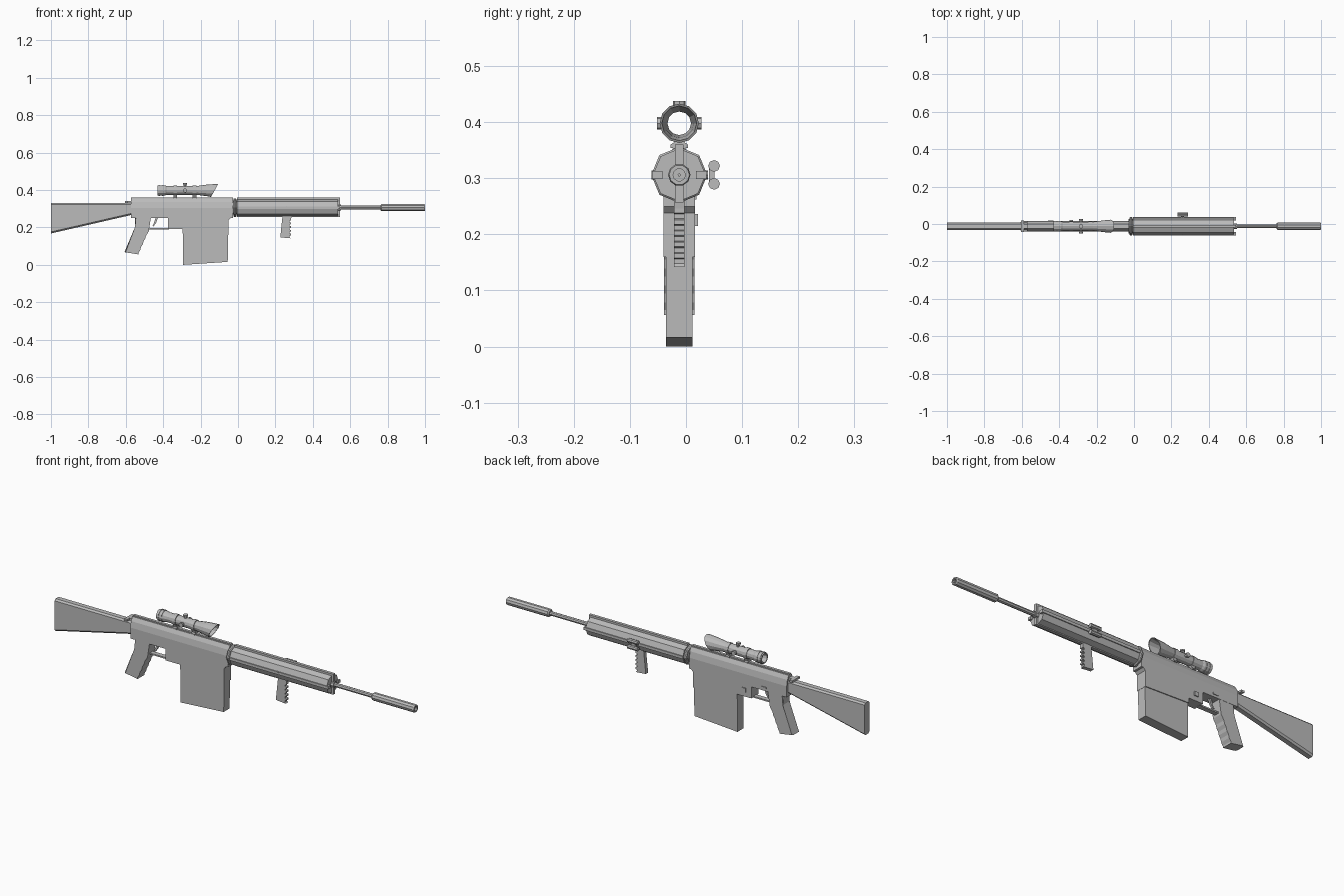
import bpy, bmesh, math
from mathutils import Vector

if "Cube" in bpy.data.objects:
    bpy.data.objects.remove(bpy.data.objects["Cube"])

CY = -0.012      # mid plane of the whole model
BORE = 0.306     # barrel axis height
SIGHT = 0.398    # scope axis height

grey = bpy.data.materials.new("gunmetal_grey")
grey.diffuse_color = (0.5, 0.5, 0.5, 1)
grey.use_nodes = True
grey.node_tree.nodes["Principled BSDF"].inputs["Base Color"].default_value = grey.diffuse_color


def finish(name, bm):
    bmesh.ops.recalc_face_normals(bm, faces=bm.faces)
    me = bpy.data.meshes.new(name)
    bm.to_mesh(me)
    bm.free()
    me.materials.append(grey)
    ob = bpy.data.objects.new(name, me)
    bpy.context.collection.objects.link(ob)
    return ob


def plate(name, pts, half, chamfer=0.0, keep=lambda e: True):
    """Side outline (x, z) extruded across y, with optional chamfered rims."""
    bm = bmesh.new()
    a = [bm.verts.new((x, CY - half, z)) for x, z in pts]
    b = [bm.verts.new((x, CY + half, z)) for x, z in pts]
    bm.faces.new(a)
    bm.faces.new(b[::-1])
    for i in range(len(pts)):
        j = (i + 1) % len(pts)
        bm.faces.new((a[i], b[i], b[j], a[j]))
    if chamfer:
        rim = [e for e in bm.edges
               if abs(e.verts[0].co.y - e.verts[1].co.y) < 1e-5 and keep(e)]
        bmesh.ops.bevel(bm, geom=rim, offset=chamfer, segments=1, affect='EDGES')
    return finish(name, bm)


def bar(name, section, x0, x1):
    """Cross-section (y, z) extruded along x."""
    bm = bmesh.new()
    a = [bm.verts.new((x0, CY + y, z)) for y, z in section]
    b = [bm.verts.new((x1, CY + y, z)) for y, z in section]
    bm.faces.new(a)
    bm.faces.new(b[::-1])
    for i in range(len(section)):
        j = (i + 1) % len(section)
        bm.faces.new((a[i], b[i], b[j], a[j]))
    return finish(name, bm)


def box(name, x, y, z):
    return bar(name, [(y[0], z[0]), (y[1], z[0]), (y[1], z[1]), (y[0], z[1])], *x)


def lathe(name, prof, zc, n, loop=False, shear=None):
    """Profile (x, radius) turned around an x-parallel axis."""
    bm = bmesh.new()
    rings = []
    for x, r in prof:
        ring = []
        for k in range(n):
            t = 2 * math.pi * k / n
            dz = r * math.sin(t)
            ring.append(bm.verts.new((x + (shear(x, dz) if shear else 0),
                                      CY + r * math.cos(t), zc + dz)))
        rings.append(ring)
    m = len(rings)
    for i in range(m if loop else m - 1):
        p, q = rings[i], rings[(i + 1) % m]
        for k in range(n):
            l = (k + 1) % n
            bm.faces.new((p[k], p[l], q[l], q[k]))
    if not loop:
        bm.faces.new(rings[0])
        bm.faces.new(rings[-1])
    return finish(name, bm)


def peg(name, centre, axis, r, depth, n=8):
    bm = bmesh.new()
    bmesh.ops.create_cone(bm, cap_ends=True, segments=n, radius1=r, radius2=r, depth=depth)
    rot = Vector((0, 0, 1)).rotation_difference(Vector(axis)).to_matrix()
    bmesh.ops.rotate(bm, verts=bm.verts, matrix=rot)
    bmesh.ops.translate(bm, verts=bm.verts, vec=centre)
    return finish(name, bm)


# shoulder stock with chamfered long edges and a flat butt
plate("stock", [(-1, 0.168), (-0.565, 0.268), (-0.565, 0.33), (-1, 0.33)], 0.02, 0.008,
      lambda e: not all(v.co.x < -0.99 for v in e.verts))

# upper receiver, tapering towards the top
half = [(0.028, 0.25), (0.028, 0.305), (0.022, 0.335), (0.011, 0.354)]
bar("receiver", half + [(-y, z) for y, z in half[::-1]], -0.572, -0.028)
box("receiver_rail", (-0.572, -0.028), (-0.007, 0.007), (0.35, 0.36))
box("charging_handle", (-0.603, -0.57), (-0.012, 0.012), (0.33, 0.342))
box("charging_handle_grip", (-0.605, -0.588), (-0.03, 0.03), (0.332, 0.342))

# lower receiver with magazine well
plate("magazine_well", [(-0.375, 0.255), (-0.375, 0.192), (-0.296, 0.192), (-0.296, 0.168),
                        (-0.051, 0.16), (-0.05, 0.238), (-0.028, 0.262), (-0.06, 0.275)], 0.028)
plate("magazine", [(-0.295, 0.0), (-0.055, 0.016), (-0.052, 0.18), (-0.295, 0.18)], 0.0235)
box("magazine_catch", (-0.345, -0.325), (0.027, 0.033), (0.215, 0.236))
box("selector", (-0.46, -0.43), (0.027, 0.031), (0.262, 0.27))

# pistol grip with finger notches on its front edge
front = [(-0.532, 0.056)]
for k in range(4):
    t = (k + 0.5) / 4
    x, z = -0.532 + 0.052 * t, 0.056 + 0.12 * t
    front += [(x - 0.006, z - 0.006), (x + 0.003, z + 0.008)]
plate("pistol_grip", [(-0.607, 0.068)] + front +
      [(-0.477, 0.18), (-0.466, 0.252), (-0.552, 0.252), (-0.545, 0.2)], 0.027, 0.006,
      lambda e: all(v.co.x < -0.54 for v in e.verts))

# trigger and its guard
box("trigger_guard", (-0.475, -0.37), (-0.012, 0.012), (0.19, 0.197))
plate("trigger", [(-0.44, 0.252), (-0.428, 0.252), (-0.438, 0.225), (-0.452, 0.205),
                  (-0.457, 0.208), (-0.447, 0.23)], 0.005)

# handguard: eight-sided tube, collar and four ribs
lathe("handguard", [(-0.006, 0.047), (0.535, 0.047)], BORE, 8)
lathe("collar_core", [(-0.03, 0.038), (-0.004, 0.038)], BORE, 8)
lathe("collar", [(-0.025, 0.046), (-0.02, 0.05), (-0.013, 0.05), (-0.009, 0.046)], BORE, 8)
box("top_rib", (-0.005, 0.545), (-0.0075, 0.0075), (0.32, 0.36))
box("bottom_rib", (-0.005, 0.545), (-0.0075, 0.0075), (0.257, 0.292))
for s, side in ((-1, "left"), (1, "right")):
    box(side + "_rib", (-0.005, 0.545), tuple(sorted((s * 0.03, s * 0.0485))), (0.299, 0.313))

# barrel and hollow muzzle tube
lathe("barrel", [(0.53, 0.016), (0.55, 0.016), (0.55, 0.0105), (0.775, 0.0105)], BORE, 8)
lathe("muzzle_tube", [(0.762, 0.015), (0.768, 0.02), (0.995, 0.02), (1.0, 0.018), (1.0, 0.011),
                      (0.93, 0.011), (0.93, 0.002), (0.762, 0.002)], BORE, 10, loop=True)

# ribbed front grip
ribs = [(0.281, 0.142)]
for k in range(5):
    z = 0.148 + k * 0.02
    ribs += [(0.276, z), (0.276, z + 0.008), (0.284, z + 0.01), (0.284, z + 0.018)]
plate("front_grip", [(0.226, 0.147)] + ribs + [(0.286, 0.262), (0.238, 0.262)], 0.0095)

# cross bolt and wing nut on the handguard
peg("cross_bolt", (0.26, -0.011, BORE), (0, 1, 0), 0.008, 0.101)
box("wing_nut_web", (0.248, 0.272), (0.053, 0.063), (0.288, 0.324))
for dz in (-0.016, 0.016):
    peg("wing_nut_lobe", (0.26, 0.05, BORE + dz), (1, 0, 0), 0.0105, 0.056)

# open scope tube with eyepiece and slanted sunshade
lathe("scope", [(-0.43, 0.027), (-0.39, 0.027), (-0.38, 0.0235), (-0.22, 0.0235), (-0.165, 0.031),
                (-0.125, 0.035), (-0.125, 0.031), (-0.165, 0.026), (-0.22, 0.021), (-0.43, 0.021)],
      SIGHT, 12, loop=True, shear=lambda x, dz: 0.55 * dz if x > -0.13 else 0)
for x in (-0.42, -0.403):
    lathe("eyepiece_ring", [(x - 0.004, 0.029), (x + 0.004, 0.029), (x + 0.004, 0.022),
                            (x - 0.004, 0.022)], SIGHT, 12, loop=True)

# adjustment knobs: top and both sides
for axis in ((0, 0, 1), (0, 1, 0), (0, -1, 0)):
    base = Vector((-0.283, CY, SIGHT))
    peg("knob_stem", base + Vector(axis) * 0.027, axis, 0.008, 0.011)
    peg("knob_cap", base + Vector(axis) * 0.0355, axis, 0.0115, 0.008)

# scope mounts: clamp ring, neck and saddle
for x in (-0.335, -0.232):
    lathe("mount_ring", [(x - 0.01, 0.0265), (x + 0.01, 0.0265), (x + 0.01, 0.0215),
                         (x - 0.01, 0.0215)], SIGHT, 12, loop=True)
    bar("mount_neck", [(-0.016, 0.354), (0.016, 0.354), (0.016, 0.36), (0.009, 0.364),
                       (0.012, 0.374), (-0.012, 0.374), (-0.009, 0.364), (-0.016, 0.36)],
        x - 0.01, x + 0.01)
